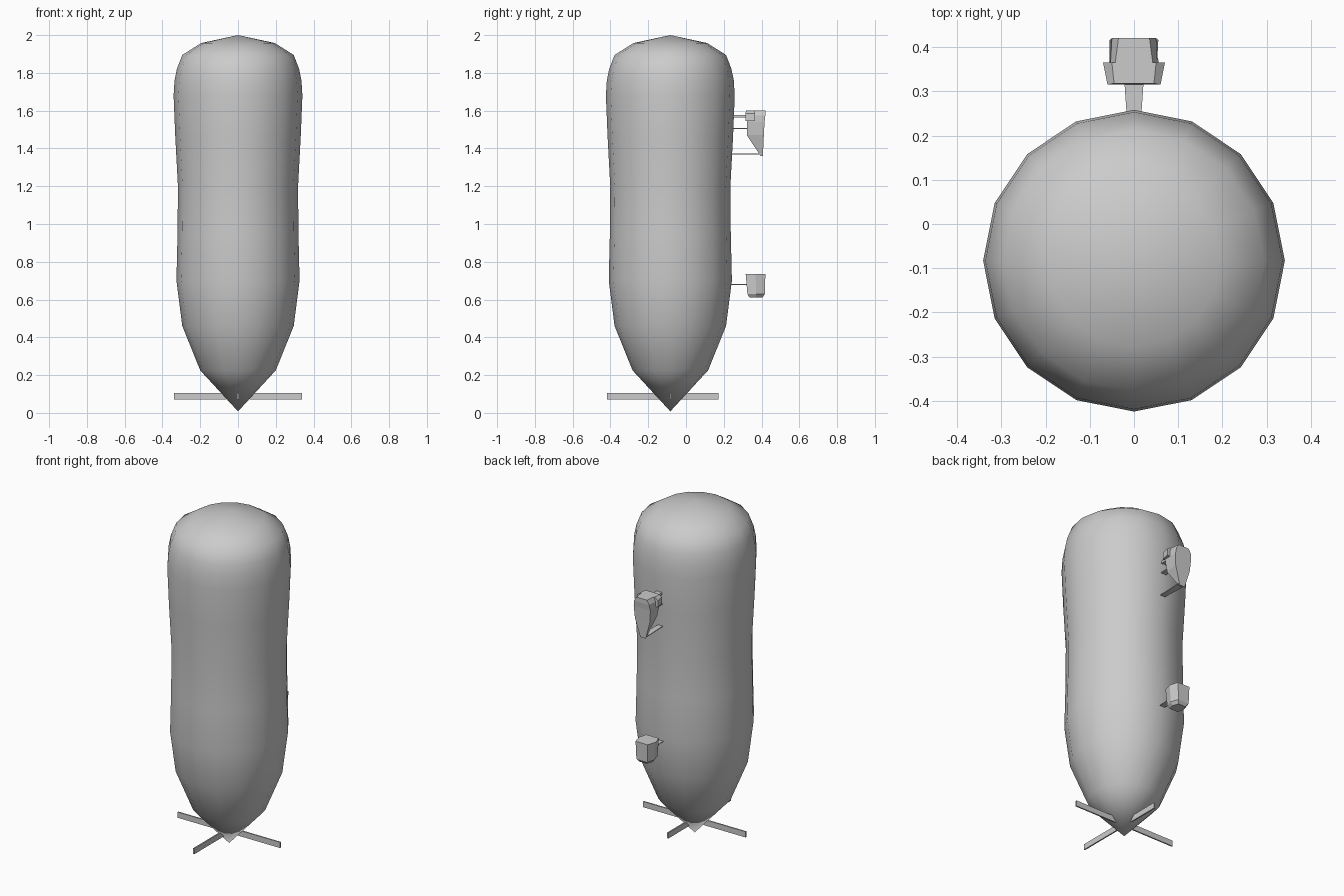
import bpy
import bmesh
from math import pi, sin, cos

cube = bpy.data.objects.get("Cube")
if cube:
    bpy.data.objects.remove(cube)

AXIS_Y = -0.083   # centre line of the envelope

grey = bpy.data.materials.new("plain_grey")
grey.use_nodes = True
grey.diffuse_color = (0.6, 0.6, 0.6, 1)
grey.node_tree.nodes["Principled BSDF"].inputs["Base Color"].default_value = grey.diffuse_color


def loft(name, rings, smooth=False):
    """Skin a list of equal-length rings; a one-point ring closes to a tip."""
    bm = bmesh.new()
    loops = [[bm.verts.new(p) for p in ring] for ring in rings]
    n = max(len(r) for r in loops)
    for a, b in zip(loops, loops[1:]):
        for i in range(n):
            j = (i + 1) % n
            quad = [a[i % len(a)], a[j % len(a)], b[j % len(b)], b[i % len(b)]]
            bm.faces.new(list(dict.fromkeys(quad)))
    for end in (loops[0], loops[-1]):
        if len(end) > 2:
            bm.faces.new(end)
    bmesh.ops.recalc_face_normals(bm, faces=bm.faces)
    for f in bm.faces:
        f.smooth = smooth
    mesh = bpy.data.meshes.new(name)
    bm.to_mesh(mesh)
    bm.free()
    mesh.materials.append(grey)
    obj = bpy.data.objects.new(name, mesh)
    bpy.context.collection.objects.link(obj)
    return obj


def section(z, y_in, y_out, w_in, w_out):
    """Horizontal trapezoid, symmetric in x, between two depths."""
    return [(-w_in, y_in, z), (w_in, y_in, z), (w_out, y_out, z), (-w_out, y_out, z)]


def pod_section(z, y_in, y_out, w_in, w_mid, w_out):
    """Six-sided cabin section, widest in the middle."""
    y_mid = y_in + (y_out - y_in) * 0.5
    half = [(w_in, y_in), (w_mid, y_mid), (w_out, y_out)]
    return [(x, y, z) for x, y in half] + [(-x, y, z) for x, y in reversed(half)]


# Envelope: sixteen-sided body of revolution, pointed tail, blunt nose
profile = [(0, 0.008), (0.2, 0.225), (0.295, 0.46), (0.326, 0.7), (0.32, 0.95),
           (0.318, 1.2), (0.332, 1.46), (0.341, 1.68), (0.336, 1.76), (0.324, 1.82),
           (0.295, 1.895), (0.195, 1.958), (0, 2.0)]
rings = []
for r, z in profile:
    steps = 16 if r else 1
    rings.append([(r * cos(2 * pi * i / 16), AXIS_Y + r * sin(2 * pi * i / 16), z)
                  for i in range(steps)])
loft("envelope", rings, smooth=True)

# Tail fins: narrow blades in a cross, the belly one shorter
for label, turn, length in (("left", 0, 0.34), ("belly", 1, 0.255),
                            ("right", 2, 0.34), ("upper", 3, 0.335)):
    t = 0.004
    fin = loft(label + "_tail_fin",
               [[(0.06, -t, z), (length, -t, z), (length, t, z), (0.06, t, z)]
                for z in (0.07, 0.104)])
    fin.location.y = AXIS_Y
    fin.rotation_euler.z = turn * pi / 2

# Main gondola: outer cabin tapering towards the tail
loft("gondola_cabin", [
    section(1.36, 0.395, 0.407, 0.012, 0.018),
    section(1.47, 0.322, 0.412, 0.035, 0.05),
    section(1.54, 0.322, 0.416, 0.05, 0.055),
    section(1.575, 0.33, 0.42, 0.055, 0.05),
    section(1.6, 0.345, 0.42, 0.045, 0.035),
])

# Wide collar wrapping the front of the gondola
loft("gondola_collar", [
    section(1.545, 0.315, 0.365, 0.06, 0.07),
    section(1.585, 0.315, 0.365, 0.06, 0.07),
    section(1.6, 0.318, 0.365, 0.045, 0.05),
])

# Rear engine pod
loft("engine_pod", [
    pod_section(0.612, 0.335, 0.405, 0.028, 0.038, 0.025),
    pod_section(0.63, 0.325, 0.418, 0.038, 0.052, 0.036),
    pod_section(0.735, 0.316, 0.42, 0.042, 0.056, 0.04),
])

# Struts joining the gondola and pod to the envelope
for name, z, y_out, thick in (("front_strut", 1.57, 0.325, 0.014),
                              ("middle_strut", 1.506, 0.33, 0.004),
                              ("rear_strut", 1.37, 0.4, 0.004),
                              ("pod_strut", 0.68, 0.335, 0.004)):
    loft(name, [section(z + s * thick / 2, 0.225, y_out, 0.015, 0.022) for s in (-1, 1)])
